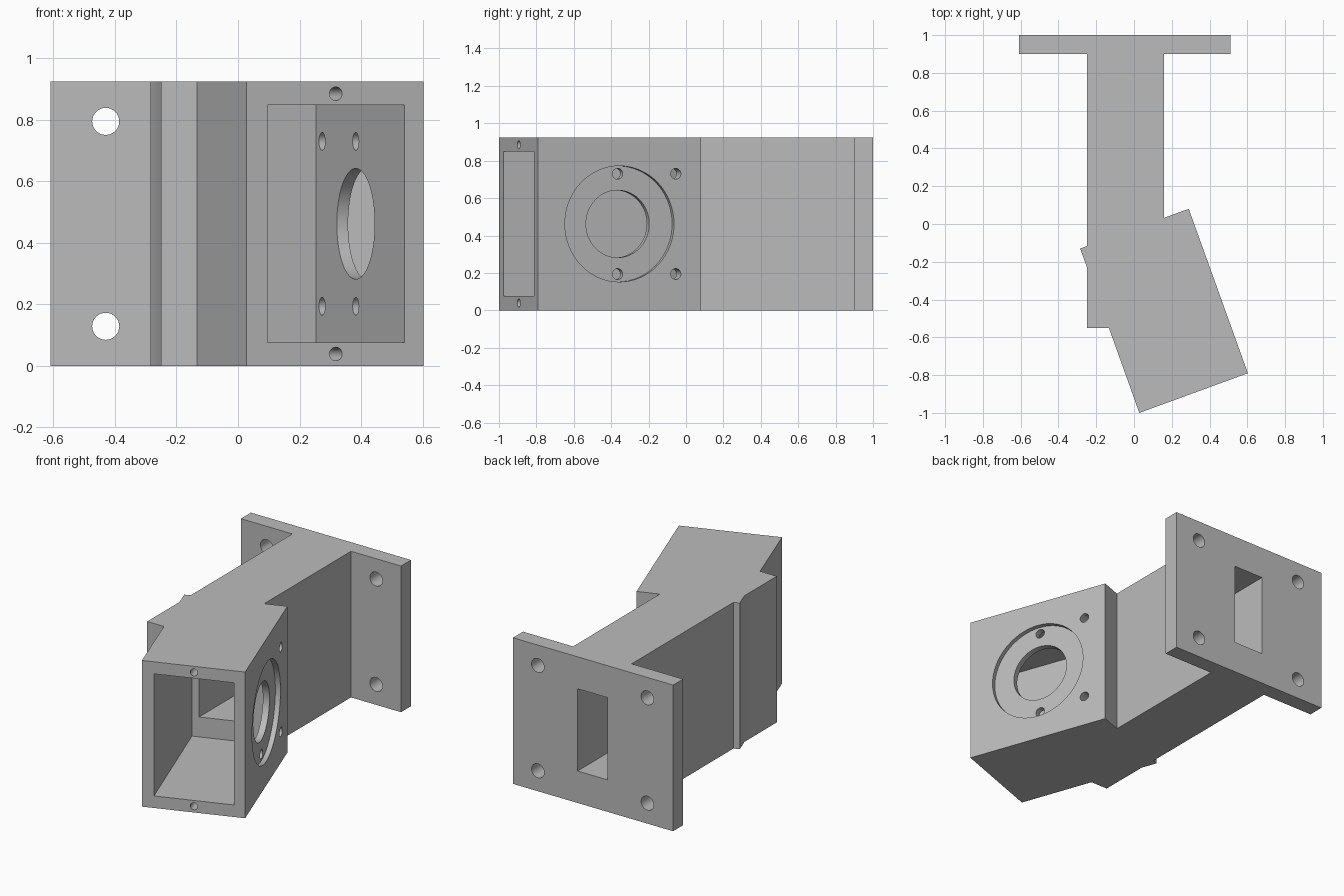
import bpy
import bmesh
from math import radians, pi
from mathutils import Matrix, Vector

old = bpy.data.objects.get("Cube")
if old:
    bpy.data.objects.remove(old, do_unlink=True)

HEIGHT = 0.924
MID = HEIGHT / 2

grey = bpy.data.materials.new("machined_grey")
grey.use_nodes = True
grey.diffuse_color = (0.5, 0.5, 0.5, 1)
grey.node_tree.nodes["Principled BSDF"].inputs["Base Color"].default_value = (0.5, 0.5, 0.5, 1)

# Frame of the angled head: x across, y along its length, z from mid height
HEAD = Matrix.Translation((0.16, -0.46, MID)) @ Matrix.Rotation(radians(20), 4, "Z")
HEAD_W, HEAD_L = 0.306, 0.4625
NECK = Matrix.Translation((-0.047, 0, MID))


def make_object(name, bm):
    bmesh.ops.recalc_face_normals(bm, faces=bm.faces)
    mesh = bpy.data.meshes.new(name)
    bm.to_mesh(mesh)
    bm.free()
    mesh.materials.append(grey)
    obj = bpy.data.objects.new(name, mesh)
    bpy.context.collection.objects.link(obj)
    return obj


def prism(name, outline, height):
    bm = bmesh.new()
    base = bm.faces.new([bm.verts.new((x, y, 0)) for x, y in outline])
    top = bmesh.ops.extrude_face_region(bm, geom=[base])["geom"]
    bmesh.ops.translate(bm, vec=(0, 0, height),
                        verts=[v for v in top if isinstance(v, bmesh.types.BMVert)])
    return make_object(name, bm)


def cut(body, cutter):
    cutter.hide_render = True
    mod = body.modifiers.new("cut", "BOOLEAN")
    mod.operation = "DIFFERENCE"
    mod.solver = "EXACT"
    mod.object = cutter
    bpy.context.view_layer.objects.active = body
    bpy.ops.object.modifier_apply(modifier=mod.name)
    bpy.data.objects.remove(cutter, do_unlink=True)


def cut_box(body, frame, low, high):
    low, high = Vector(low), Vector(high)
    bm = bmesh.new()
    bmesh.ops.create_cube(bm, size=1, matrix=frame @ Matrix.Translation((low + high) / 2)
                          @ Matrix.Diagonal((*(high - low), 1)))
    cut(body, make_object("box_cutter", bm))


def cut_hole(body, frame, centre, radius, depth, axis, segments=32):
    # The hole is centred on its point and runs along the frame's x or y axis
    turn = Matrix.Rotation(pi / 2, 4, "Y" if axis == "x" else "X")
    bm = bmesh.new()
    bmesh.ops.create_cone(bm, cap_ends=True, segments=segments, radius1=radius, radius2=radius,
                          depth=depth, matrix=frame @ Matrix.Translation(centre) @ turn)
    cut(body, make_object("hole_cutter", bm))


# Body: flange, straight neck and angled head in one outline
body = prism("waveguide_body", [
    (-0.61, 1), (-0.61, 0.9), (-0.25, 0.9), (-0.25, -0.117), (-0.285, -0.13),
    (-0.25, -0.227), (-0.25, -0.55), (-0.133, -0.55), (0.028, -1), (0.603, -0.79),
    (0.29, 0.08), (0.16, 0.033), (0.16, 0.9), (0.51, 0.9), (0.51, 1)], HEIGHT)

# Head cavity, open at the front, and the channel running back through the flange
cut_box(body, HEAD, (-0.237, -0.6, -0.386), (0.237, 0.378, 0.386))
cut_box(body, NECK, (-0.105, -0.2, -0.26), (0.105, 1.2, 0.26))

# Round port with a shallow counterbore on the head's side
cut_hole(body, HEAD, (HEAD_W, 0, 0), 0.31, 0.06, "x", 64)
cut_hole(body, HEAD, (HEAD_W, 0, 0), 0.18, 0.24, "x", 64)

for side in (-1, 1):
    # Screw holes around the side port
    for along in (0, 0.32):
        cut_hole(body, HEAD, (HEAD_W, along, side * 0.268), 0.029, 0.24, "x")
    # Blind screw holes in the front rim
    cut_hole(body, HEAD, (0, -HEAD_L, side * 0.423), 0.022, 0.3, "y")
    # Flange bolt holes
    for across in (-0.383, 0.383):
        cut_hole(body, NECK, (across, 0.95, side * 0.333), 0.044, 0.3, "y")

# Smooth the bores and keep the machined edges sharp
bpy.ops.object.select_all(action="DESELECT")
body.select_set(True)
bpy.context.view_layer.objects.active = body
bpy.ops.object.shade_smooth_by_angle(angle=radians(30))
